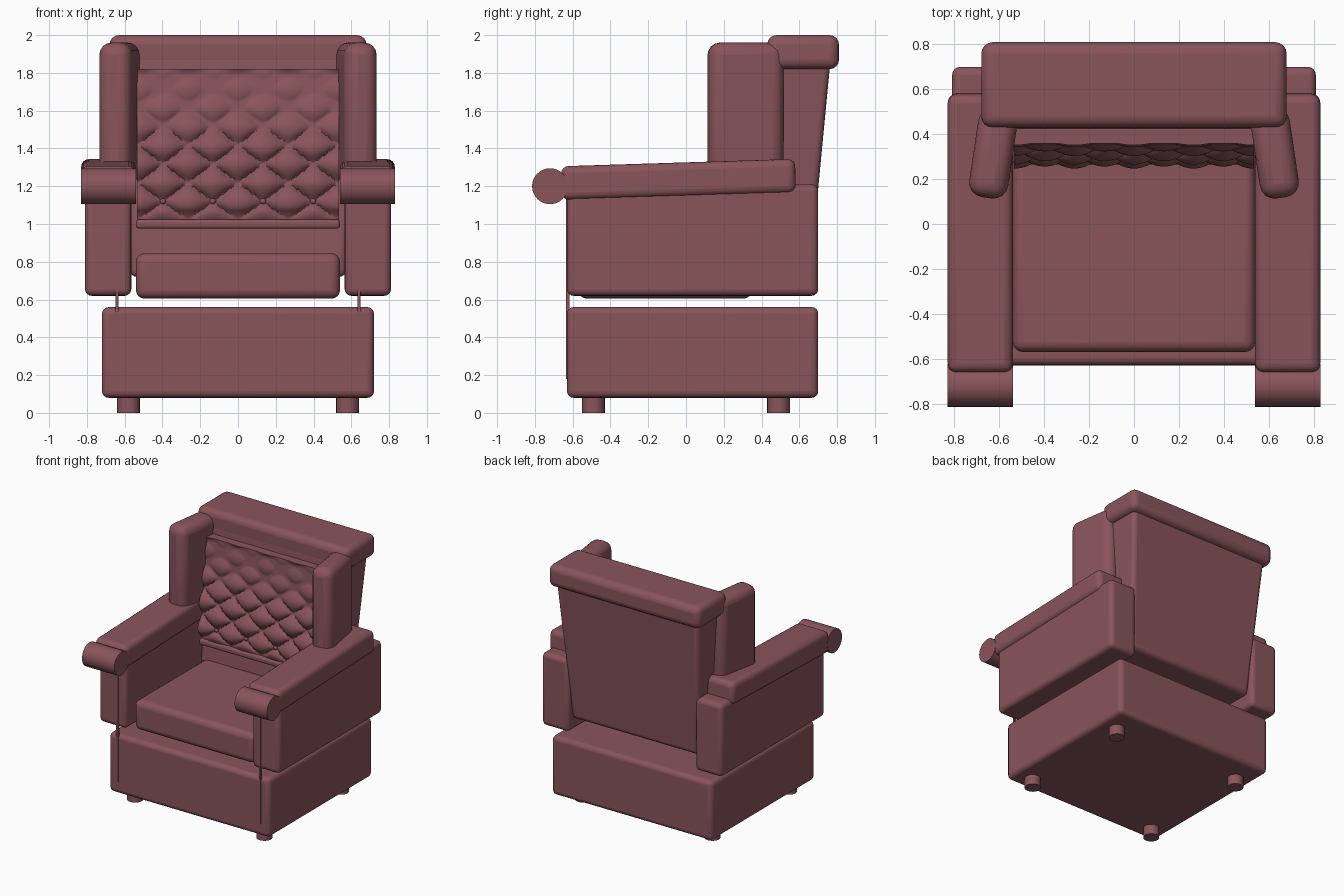
import bpy, bmesh, math
from mathutils import Matrix, Vector

if "Cube" in bpy.data.objects:
    bpy.data.objects.remove(bpy.data.objects["Cube"])

mat = bpy.data.materials.new("dusty rose leather")
mat.diffuse_color = (0.25, 0.09, 0.105, 1)
mat.use_nodes = True
mat.node_tree.nodes["Principled BSDF"].inputs["Base Color"].default_value = mat.diffuse_color


def finish(bm, name, bevel=0, segs=4, angle=35):
    bmesh.ops.recalc_face_normals(bm, faces=bm.faces)
    me = bpy.data.meshes.new(name)
    bm.to_mesh(me)
    bm.free()
    me.materials.append(mat)
    ob = bpy.data.objects.new(name, me)
    bpy.context.collection.objects.link(ob)
    if bevel:
        m = ob.modifiers.new("Bevel", 'BEVEL')
        m.width, m.segments = bevel, segs
        m.limit_method = 'ANGLE'
        m.angle_limit = math.radians(50)
    bpy.ops.object.select_all(action='DESELECT')
    ob.select_set(True)
    bpy.context.view_layer.objects.active = ob
    bpy.ops.object.shade_smooth_by_angle(angle=math.radians(angle))
    return ob


def block(name, x, y, z, bevel, rot=None, shape=None):
    """Padded box from ranges; rot = (axis, degrees), shape reshapes each corner."""
    bm = bmesh.new()
    bmesh.ops.create_cube(bm, size=1)
    centre = Vector([(a + b) / 2 for a, b in (x, y, z)])
    size = Vector([b - a for a, b in (x, y, z)])
    turn = Matrix.Rotation(math.radians(rot[1]), 3, rot[0]) if rot else Matrix.Identity(3)
    for v in bm.verts:
        v.co = centre + turn @ (v.co * size)
        if shape:
            v.co = shape(v.co)
    return finish(bm, name, bevel)


def cylinder(name, pos, r, length, axis='Z', n=24):
    bm = bmesh.new()
    bmesh.ops.create_cone(bm, cap_ends=True, segments=n, radius1=r, radius2=r, depth=length)
    m = Matrix.Rotation(math.pi / 2, 4, 'Y') if axis == 'X' else Matrix.Identity(4)
    bm.transform(Matrix.Translation(pos) @ m)
    return finish(bm, name)


# base box and seat
block("base", (-.72, .72), (-.63, .70), (.08, .56), .035)
block("seat_cushion", (-.54, .54), (-.57, .35), (.605, .845), .045)


# leaning back, wider at the top
def lean(co):
    t = (co.z - .72) / 1.2
    return Vector((co.x * (1 + .13 * t), co.y + .115 * t, co.z))


block("back_frame", (-.57, .57), (.32, .655), (.72, 1.9), .035, shape=lean)
block("headrest", (-.68, .68), (.43, .81), (1.82, 2.0), .05)

# arms, wings, scroll fronts, trim and feet on each side
for s, side in ((1, "right"), (-1, "left")):
    def X(a, b):
        return tuple(sorted((a * s, b * s)))
    block("arm_body_" + side, X(.565, .81), (-.63, .70), (.62, 1.21), .035)
    block("arm_pad_" + side, X(.54, .83), (-.66, .58), (1.145, 1.325), .04, ('X', 1.8))
    cylinder("arm_scroll_" + side, (.685 * s, -.72, 1.2), .095, .29, 'X', 32)
    block("wing_" + side, X(.54, .715), (.115, .515), (1.2, 1.96), .065, ('Z', 8.5 * s))
    block("front_trim_" + side, X(.633, .648), (-.636, -.618), (.18, 1.16), 0)
    for y, end in ((-.49, "front"), (.49, "rear")):
        cylinder("foot_%s_%s" % (end, side), (.58 * s, y, .05), .06, .1)


# tufted back pad: a leaning sheet of diamond pillows that fade towards the top
def pad_y(z):
    return .29 + .075 * (z - .98) / .84


PITCH_X, PITCH_Z = .265, .2
NX, NZ = 128, 100


def tuft(x, z):
    u, v = x / PITCH_X, (z - 1.52) / PITCH_Z
    f = math.sqrt(abs(math.cos(math.pi * (u + v)) * math.cos(math.pi * (u - v))))
    grow = min(1, max(0, (1.82 - z) / .45))
    bump = max(0, f * .055 - .042 * (1 - grow)) * (.4 + .6 * grow)
    bump *= min(1, max(0, (z - 1.0) / .08))
    ripple = .014 * (.5 + .5 * math.cos(2 * math.pi * u)) * max(0, 1 - (1.82 - z) / .025)
    return bump + ripple


bm = bmesh.new()
rows = []
for j in range(NZ + 1):
    z = 1.0 + .82 * j / NZ
    row = []
    for i in range(NX + 1):
        x = -.535 + 1.07 * i / NX
        row.append(bm.verts.new((x, pad_y(z) - tuft(x, z), z)))
    rows.append(row)
for a, b in zip(rows, rows[1:]):
    for i in range(NX):
        bm.faces.new((a[i], a[i + 1], b[i + 1], b[i]))
# close the pad with a backing
edge = [e for e in bm.edges if e.is_boundary]
new = bmesh.ops.extrude_edge_only(bm, edges=edge)["geom"]
for v in (g for g in new if isinstance(g, bmesh.types.BMVert)):
    v.co.y = pad_y(v.co.z) + .09
bmesh.ops.holes_fill(bm, edges=[e for e in bm.edges if e.is_boundary])
finish(bm, "tufted_back_pad", angle=50)

# rolled lower lip of the pad and its visible buttons
block("pad_lower_lip", (-.54, .54), (.265, .38), (.975, 1.025), .018)
for k in (-1.5, -.5, .5, 1.5):
    bm = bmesh.new()
    bmesh.ops.create_uvsphere(bm, u_segments=12, v_segments=8, radius=.016)
    bm.transform(Matrix.Translation((k * PITCH_X, pad_y(1.12) - .008, 1.12)))
    finish(bm, "tuft_button")
